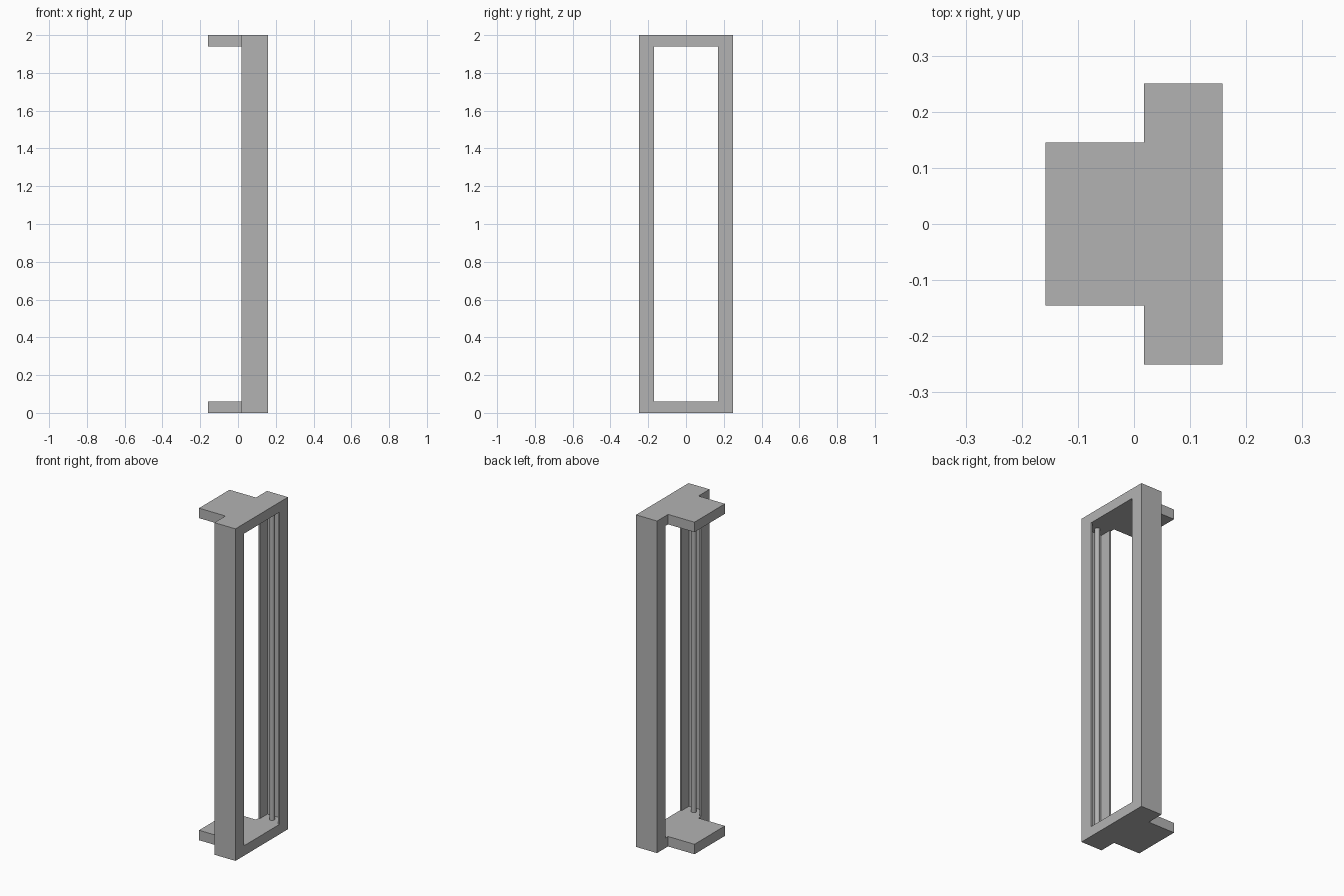
import bpy
import bmesh

cube = bpy.data.objects.get("Cube")
if cube:
    bpy.data.objects.remove(cube, do_unlink=True)

# Frame dimensions
BACK, FRONT = 0.018, 0.158
HALF, OPEN = 0.25, 0.17
WALL = 0.01
LOW, HIGH, TOP = 0.06, 1.94, 2.0
TAB_END, TAB_HALF = -0.158, 0.145
MID = (BACK + FRONT) / 2

grey = bpy.data.materials.new("plain grey")
grey.use_nodes = True
color = (0.45, 0.45, 0.45, 1)
grey.diffuse_color = color
grey.node_tree.nodes["Principled BSDF"].inputs["Base Color"].default_value = color


def finish(obj):
    obj.data.materials.append(grey)
    return obj


def extrude_profile(name, points, z0, z1):
    """Flat outline in x and y, raised from z0 to z1."""
    bm = bmesh.new()
    face = bm.faces.new([bm.verts.new((x, y, z0)) for x, y in points])
    raised = bmesh.ops.extrude_face_region(bm, geom=[face])["geom"]
    verts = [v for v in raised if isinstance(v, bmesh.types.BMVert)]
    bmesh.ops.translate(bm, verts=verts, vec=(0, 0, z1 - z0))
    bmesh.ops.recalc_face_normals(bm, faces=bm.faces)
    mesh = bpy.data.meshes.new(name)
    bm.to_mesh(mesh)
    bm.free()
    obj = bpy.data.objects.new(name, mesh)
    bpy.context.collection.objects.link(obj)
    return finish(obj)


# T-shaped end plates with a mounting tab
plate = [(FRONT, -HALF), (FRONT, HALF), (BACK, HALF), (BACK, TAB_HALF),
         (TAB_END, TAB_HALF), (TAB_END, -TAB_HALF), (BACK, -TAB_HALF), (BACK, -HALF)]
extrude_profile("bottom_plate", plate, 0, LOW)
extrude_profile("top_plate", plate, HIGH, TOP)

# Channel posts, open toward the middle, each holding a round rod
channel = [(BACK, OPEN), (BACK, HALF), (FRONT, HALF), (FRONT, OPEN),
           (FRONT - WALL, OPEN), (FRONT - WALL, HALF - WALL),
           (BACK + WALL, HALF - WALL), (BACK + WALL, OPEN)]
for label, side in (("near", -1), ("far", 1)):
    extrude_profile(label + "_channel_post", [(x, side * y) for x, y in channel], LOW, HIGH)
    bpy.ops.mesh.primitive_cylinder_add(
        vertices=24, radius=0.015, depth=HIGH - LOW,
        location=(MID, side * 0.2, (LOW + HIGH) / 2))
    rod = finish(bpy.context.object)
    rod.name = label + "_rod"
    bpy.ops.object.shade_smooth_by_angle()
